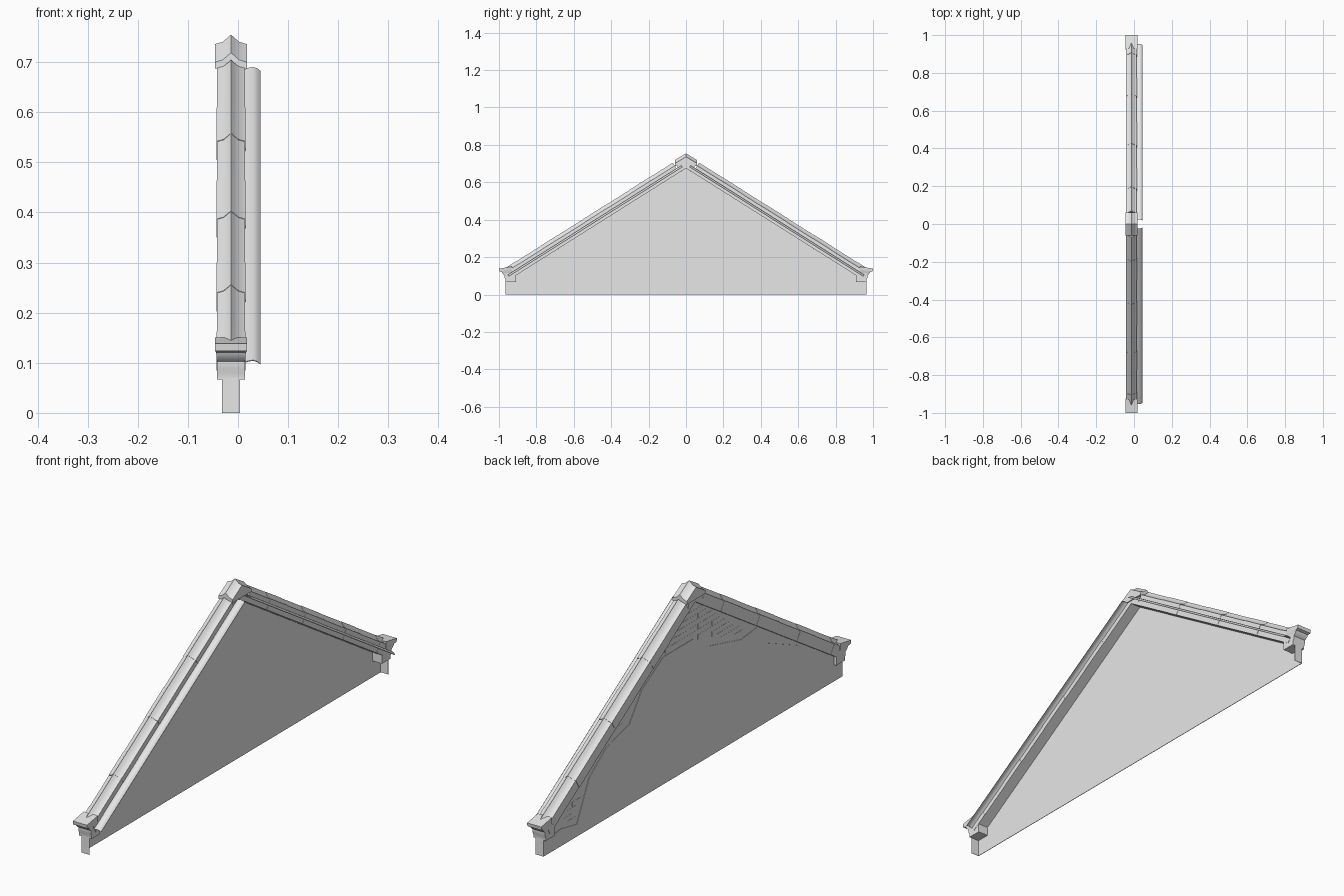
import bpy, bmesh, math
from mathutils import Vector

if "Cube" in bpy.data.objects:
    bpy.data.objects.remove(bpy.data.objects["Cube"])

SLOPE = 0.63
ANGLE = math.atan(SLOPE)
APEX = 0.675          # underside of the coping at the centre
MID = -0.014          # centre line of the coping
RIDGE = 0.063         # height of the coping ridge above its underside

stone = bpy.data.materials.new("pale stone grey")
stone.use_nodes = True
stone.diffuse_color = (0.8, 0.8, 0.8, 1)
stone.node_tree.nodes["Principled BSDF"].inputs["Base Color"].default_value = (0.8, 0.8, 0.8, 1)


def finish(name, bm):
    bmesh.ops.recalc_face_normals(bm, faces=bm.faces)
    for face in bm.faces:
        face.smooth = True
    for edge in bm.edges:
        edge.smooth = edge.calc_face_angle(math.pi) < math.radians(35)
    mesh = bpy.data.meshes.new(name)
    bm.to_mesh(mesh)
    bm.free()
    mesh.materials.append(stone)
    obj = bpy.data.objects.new(name, mesh)
    bpy.context.collection.objects.link(obj)


def add_loft(bm, rings):
    """Join matching closed rings of points and cap both ends."""
    rows = [[bm.verts.new(p) for p in ring] for ring in rings]
    n = len(rows[0])
    for a, b in zip(rows, rows[1:]):
        for i in range(n):
            j = (i + 1) % n
            bm.faces.new((a[i], a[j], b[j], b[i]))
    bm.faces.new(rows[0][::-1])
    bm.faces.new(rows[-1])


def slab(name, outline, x0, x1):
    """Extrude a (y, z) outline across x."""
    bm = bmesh.new()
    add_loft(bm, [[(x, y, z) for y, z in outline] for x in (x0, x1)])
    finish(name, bm)


def ridge_profile(half, low, shoulder, peak):
    """Symmetrical saddleback section as (x, height) points."""
    d = peak - shoulder
    side = [(half, low), (half, shoulder - 0.002), (half * 0.52, shoulder + d * 0.15),
            (half * 0.22, shoulder + d * 0.62)]
    left = [(MID - x, h) for x, h in side]
    right = [(MID + x, h) for x, h in reversed(side)]
    return left + [(MID, peak)] + right


def on_slope(side, s, x, h):
    """Point at distance s down the slope and height h above its underside."""
    y = s * math.cos(ANGLE) + h * math.sin(ANGLE)
    z = APEX - s * math.sin(ANGLE) + h * math.cos(ANGLE)
    return Vector((x, side * y, z))


# Thin gable wall, open behind
slab("gable_wall", [(-0.965, 0), (0.965, 0), (0.965, 0.067), (0, APEX), (-0.965, 0.067)],
     -0.0305, -0.030)

# Broken plaster skin on the outer face of the wall
ragged = [(-0.965, 0.06), (-0.9, 0.1), (-0.69, 0.23), (-0.48, 0.32), (-0.41, 0.41),
          (-0.31, 0.40), (-0.11, 0.45), (0, 0.52), (0.19, 0.52), (0.33, 0.44),
          (0.41, 0.33), (0.56, 0.29), (0.67, 0.21), (0.75, 0.05), (0.85, 0.07), (0.965, 0.06)]
slab("plaster_skin", [(0.965, 0), (-0.965, 0)] + ragged, -0.032, -0.0305)


def ragged_height(y):
    for (a, za), (b, zb) in zip(ragged, ragged[1:]):
        if a <= y <= b:
            return za + (zb - za) * (y - a) / (b - a)
    return 1


# Exposed bricks above the plaster
bm = bmesh.new()
BL, BH = 0.06, 0.022
for row in range(30):
    z = row * BH
    for col in range(-16, 17):
        y = (col + 0.5 * (row % 2)) * BL
        ends = (y + 0.002, y + BL - 0.002)
        if all(ragged_height(e) + 0.004 < z and z + BH < APEX - SLOPE * abs(e) for e in ends):
            ring = [(ends[0], z), (ends[1], z), (ends[1], z + BH - 0.003), (ends[0], z + BH - 0.003)]
            add_loft(bm, [[(x, p, q) for p, q in ring] for x in (-0.0311, -0.0304)])
finish("exposed_bricks", bm)

# Coping stones, flashing, wall ends and kneelers on both slopes
joints = [0.705, 0.625, 0.558, 0.48, 0.403, 0.316, 0.256, 0.178, 0.138]
dist = [(APEX + RIDGE * math.cos(ANGLE) - z) / math.sin(ANGLE) for z in joints]
for side, word in ((-1, "front"), (1, "back")):
    # Stones swell slightly at alternate joints
    bm = bmesh.new()
    for i, (s0, s1) in enumerate(zip(dist, dist[1:])):
        extra = 0.001 * (i % 2)
        section = ridge_profile(0.028 + extra, 0, 0.045 + extra, RIDGE - 0.0005 + extra)
        add_loft(bm, [[on_slope(side, s, x, h) for x, h in section] for s in (s0, s1)])
    finish(word + "_coping_stones", bm)

    # Thin curved flashing strip beside the coping
    arch = [(0.013, 0.021), (0.022, 0.025), (0.031, 0.026), (0.039, 0.023), (0.045, 0.017)]
    section = arch + [(x, h - 0.002) for x, h in reversed(arch)]
    bm = bmesh.new()
    add_loft(bm, [[on_slope(side, s, x, h) for x, h in section] for s in (0.013, 1.11)])
    finish(word + "_flashing", bm)

    # Narrow return closing the end of the wall
    y0, y1 = side * 0.9635, side * 0.965
    slab(word + "_wall_return", [(y0, 0), (y1, 0), (y1, 0.07), (y0, 0.07)], -0.032, 0.004)

    # Kneeler: plain block, stepped cove and cap with a weathered top
    levels = [(0.067, 0.965, 0.028), (0.079, 0.965, 0.028), (0.090, 0.970, 0.028),
              (0.103, 0.970, 0.028), (0.106, 0.975, 0.0285), (0.115, 0.983, 0.029),
              (0.121, 0.986, 0.030), (0.124, 0.998, 0.032), (0.138, 1.0, 0.032)]
    rings = []
    for z, out, half in levels:
        inner = 0.91 if z < 0.12 else 0.93
        top = z + 0.012 if z > 0.13 else z
        rings.append([(MID - half, side * inner, top), (MID + half, side * inner, top),
                      (MID + half, side * out, z), (MID - half, side * out, z)])
    bm = bmesh.new()
    add_loft(bm, rings)
    finish(word + "_kneeler", bm)

# Apex saddle stone with a plain core below it
slab("apex_core", [(-0.045, 0.647), (0, APEX), (0.045, 0.647), (0.045, 0.70), (-0.045, 0.70)],
     MID - 0.028, MID + 0.028)
bm = bmesh.new()
rings = []
for y in (-0.06, 0, 0.06):
    drop = 0.6 * abs(y)
    rings.append([(x, y, h if h < 0.7 else h - drop)
                  for x, h in ridge_profile(0.032, 0.687, 0.738, 0.755)])
add_loft(bm, rings)
finish("apex_stone", bm)
